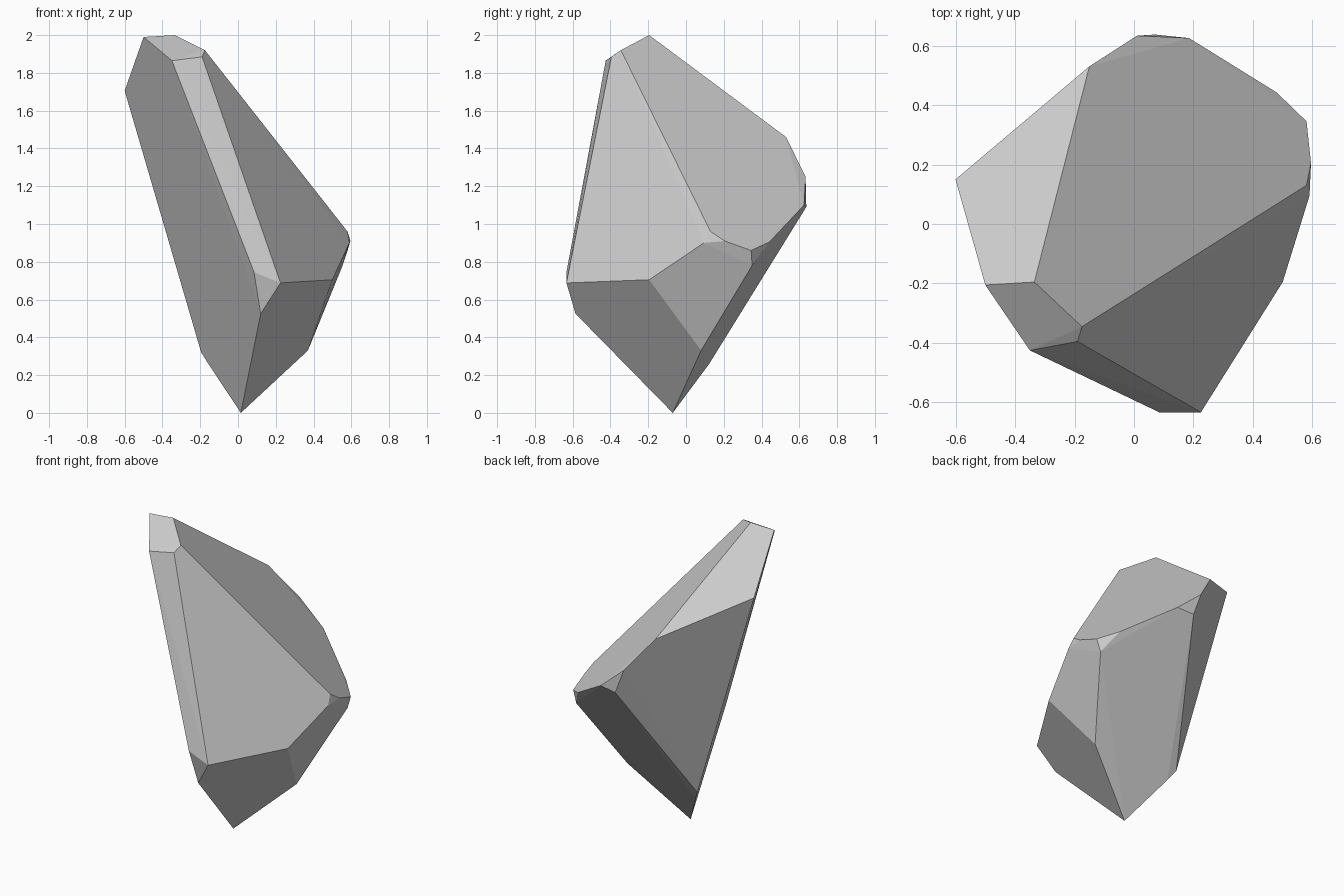
import bpy
import bmesh
from math import radians

# Remove the default cube
default_cube = bpy.data.objects.get("Cube")
if default_cube:
    bpy.data.objects.remove(default_cube, do_unlink=True)


def make_material(name, colour):
    material = bpy.data.materials.new(name)
    material.use_nodes = True
    material.diffuse_color = colour
    shader = next(node for node in material.node_tree.nodes
                  if node.type == "BSDF_PRINCIPLED")
    shader.inputs["Base Color"].default_value = colour
    shader.inputs["Roughness"].default_value = 0.9
    return material


def make_faceted_stone(name, corner_groups, material):
    """Wrap the corners in a convex skin and merge nearly flat triangles."""
    bm = bmesh.new()
    for corners in corner_groups:
        for corner in corners:
            bm.verts.new(corner)
    hull = bmesh.ops.convex_hull(bm, input=bm.verts[:])
    unused = [v for v in hull["geom_interior"] if isinstance(v, bmesh.types.BMVert)]
    bmesh.ops.delete(bm, geom=unused, context="VERTS")
    bmesh.ops.dissolve_limit(bm, angle_limit=radians(2.5),
                             verts=bm.verts[:], edges=bm.edges[:])
    bmesh.ops.recalc_face_normals(bm, faces=bm.faces[:])
    for face in bm.faces:
        face.smooth = False
    mesh = bpy.data.meshes.new(name)
    bm.to_mesh(mesh)
    bm.free()
    mesh.materials.append(material)
    stone = bpy.data.objects.new(name, mesh)
    bpy.context.scene.collection.objects.link(stone)
    return stone


# Chipped peak, leaning to the left of the front view
peak = [(-.5, -.205, 1.99), (-.335, -.195, 2), (-.175, -.345, 1.92),
        (-.19, -.395, 1.885), (-.35, -.425, 1.865)]

# Upper ridge of the back
back_ridge = [(-.6, .15, 1.705), (-.15, .53, 1.46), (.01, .633, 1.25),
              (.185, .625, 1.1), (.07, .637, 1.09)]

# Blunt side corner
side_corner = [(.58, .13, .96), (.59, .095, .9), (.595, .205, .91),
               (.58, .345, .86), (.554, .35, .78), (.48, .442, .905)]

# Front shoulder
front_shoulder = [(.225, -.633, .688), (.085, -.633, .745),
                  (.12, -.585, .525), (.5, -.195, .705)]

# Tapered foot
foot = [(.015, -.07, 0), (.37, .08, .33), (-.195, .16, .32), (-.157, .123, .26)]

stone_grey = make_material("stone grey", (.6, .6, .6, 1))
make_faceted_stone("rock", [peak, back_ridge, side_corner, front_shoulder, foot],
                   stone_grey)
